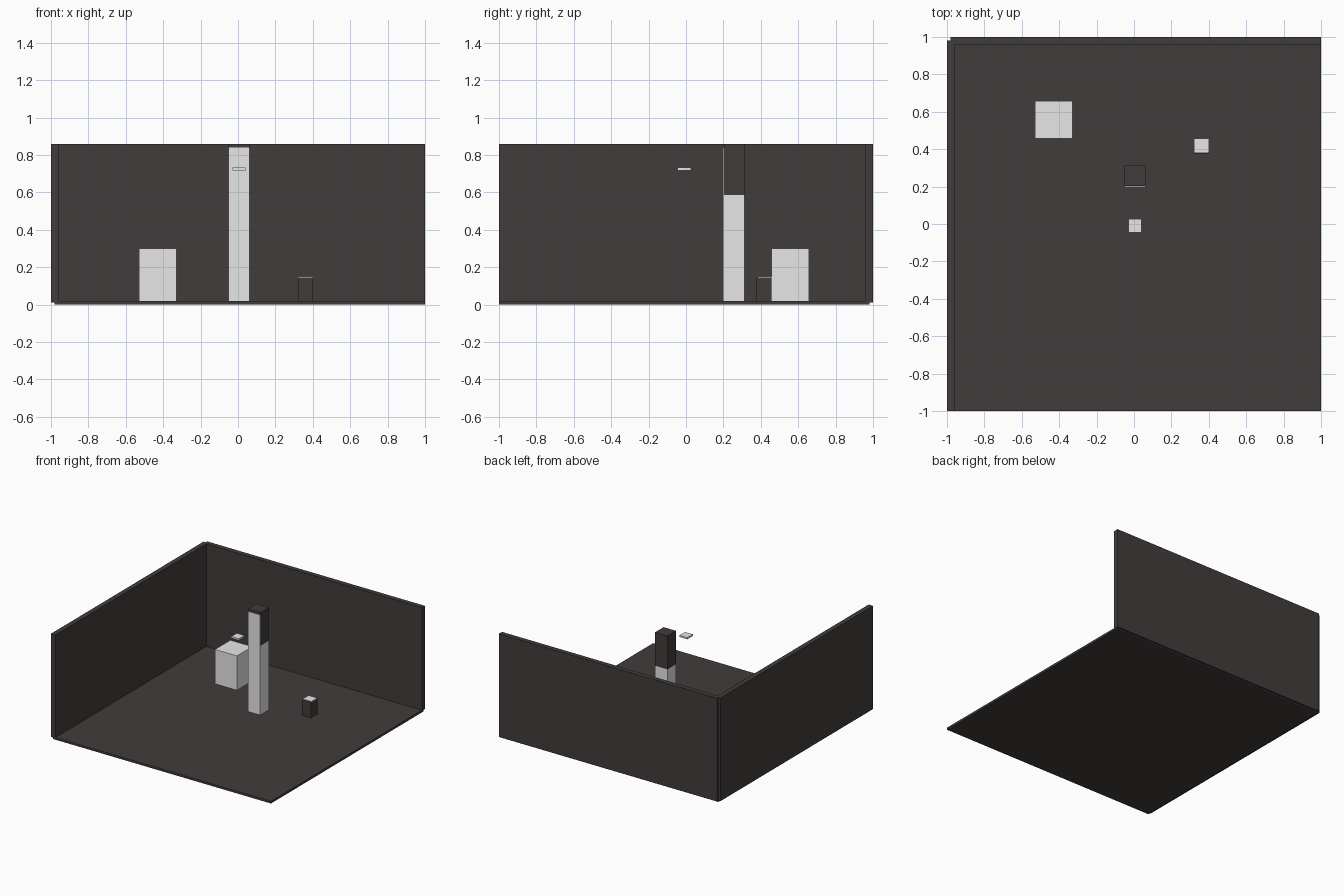
import bpy

cube = bpy.data.objects.get("Cube")
if cube:
    bpy.data.objects.remove(cube, do_unlink=True)


def make_material(name, colour):
    mat = bpy.data.materials.new(name)
    mat.use_nodes = True
    mat.diffuse_color = (*colour, 1)
    mat.node_tree.nodes["Principled BSDF"].inputs["Base Color"].default_value = (*colour, 1)
    return mat


CHARCOAL = make_material("charcoal brown", (0.055, 0.045, 0.045))
PALE = make_material("pale grey", (0.8, 0.8, 0.8))


def box(name, x, y, z, mat):
    """Box spanning the given (low, high) pair on each axis."""
    bpy.ops.mesh.primitive_cube_add(size=1, location=[sum(s) / 2 for s in (x, y, z)])
    ob = bpy.context.object
    ob.name = name
    ob.scale = [s[1] - s[0] for s in (x, y, z)]
    bpy.ops.object.transform_apply(location=False, rotation=False, scale=True)
    ob.data.materials.append(mat)
    return ob


# Room shell: floor and two walls
FLOOR, TOP = 0.018, 0.86
box("floor", (-0.98, 1), (-1, 0.98), (0, FLOOR), CHARCOAL)
box("side_wall", (-1, -0.96), (-1, 0.98), (0.012, TOP), CHARCOAL)
box("back_wall", (-0.98, 1), (0.96, 1), (0.012, TOP), CHARCOAL)

# Pillar: pale lower shaft, dark upper shaft, pale front facing
box("pillar_base", (-0.05, 0.062), (0.2, 0.312), (FLOOR, 0.585), PALE)
box("pillar_upper", (-0.05, 0.062), (0.202, 0.312), (0.585, TOP), CHARCOAL)
box("pillar_front_panel", (-0.05, 0.062), (0.198, 0.203), (FLOOR, 0.84), PALE)

# Large crate
box("crate", (-0.53, -0.33), (0.458, 0.658), (FLOOR, 0.3), PALE)

# Small stand with a pale top
box("stand", (0.32, 0.4), (0.375, 0.458), (FLOOR, 0.145), CHARCOAL)
box("stand_top", (0.32, 0.4), (0.382, 0.458), (0.145, 0.15), PALE)

# Floating tile
box("floating_tile", (-0.03, 0.04), (-0.045, 0.027), (0.718, 0.732), PALE)
